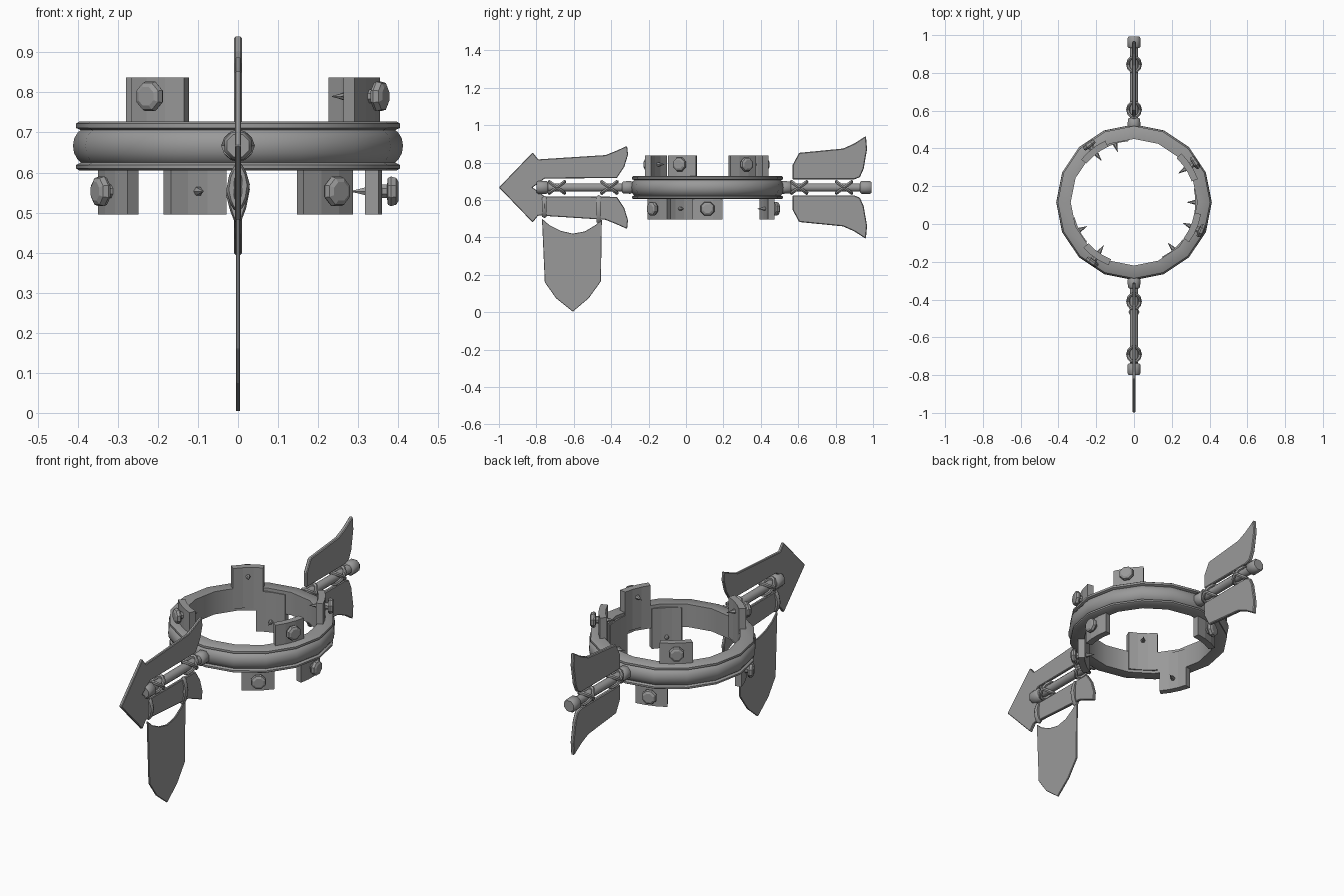
import bpy, bmesh, math
from mathutils import Matrix, Vector

if "Cube" in bpy.data.objects:
    bpy.data.objects.remove(bpy.data.objects["Cube"])

GREY = (0.32, 0.32, 0.32, 1)
metal = bpy.data.materials.new("dull_grey_metal")
metal.use_nodes = True
metal.diffuse_color = GREY
metal.node_tree.nodes["Principled BSDF"].inputs["Base Color"].default_value = GREY

RING_Y = 0.115   # ring centre
AXIS_Z = 0.667   # height of the rods


def finish(name, bm, smooth=None):
    bmesh.ops.recalc_face_normals(bm, faces=bm.faces)
    mesh = bpy.data.meshes.new(name)
    bm.to_mesh(mesh)
    bm.free()
    mesh.materials.append(metal)
    obj = bpy.data.objects.new(name, mesh)
    bpy.context.collection.objects.link(obj)
    if smooth:
        bpy.ops.object.select_all(action='DESELECT')
        obj.select_set(True)
        bpy.context.view_layer.objects.active = obj
        bpy.ops.object.shade_smooth_by_angle(angle=math.radians(smooth))
    return obj


def sweep(bm, rows, close_rows, close_cols):
    """Skin a grid of points with quads."""
    grid = [[bm.verts.new(p) for p in row] for row in rows]
    n, m = len(grid), len(grid[0])
    for i in range(n if close_rows else n - 1):
        for j in range(m if close_cols else m - 1):
            a, b = grid[i], grid[(i + 1) % n]
            k = (j + 1) % m
            bm.faces.new((a[j], a[k], b[k], b[j]))
    return grid


def lathe(name, profile, matrix, sides=8, smooth=None):
    """Turn (radius, height) points around local z, closing both ends."""
    bm = bmesh.new()
    rows = []
    for r, h in profile:
        angles = [math.tau * (i + 0.5) / sides for i in range(sides)]
        rows.append([matrix @ Vector((r * math.cos(a), r * math.sin(a), h)) for a in angles])
    grid = sweep(bm, rows, False, True)
    bm.faces.new(grid[0])
    bm.faces.new(grid[-1])
    return finish(name, bm, smooth)


def plate(name, outline, thickness):
    """Flat sheet in the yz plane."""
    bm = bmesh.new()
    face = bm.faces.new([bm.verts.new((-thickness / 2, y, z)) for y, z in outline])
    out = bmesh.ops.extrude_face_region(bm, geom=[face])
    moved = [v for v in out["geom"] if isinstance(v, bmesh.types.BMVert)]
    bmesh.ops.translate(bm, verts=moved, vec=(thickness, 0, 0))
    obj = finish(name, bm)
    bevel = obj.modifiers.new("soft_edge", 'BEVEL')
    bevel.width = thickness * 0.2
    bevel.segments = 1
    return obj


def band(name, center, axis_a, axis_b, thickness):
    """Closed elliptical strap."""
    c, a, b = Vector(center), Vector(axis_a), Vector(axis_b)
    normal = a.cross(b).normalized()
    bm = bmesh.new()
    rows = []
    for i in range(12):
        t = math.tau * i / 12
        p = a * math.cos(t) + b * math.sin(t)
        out = p.normalized()
        rows.append([c + p + thickness * (out * math.cos(u) + normal * math.sin(u))
                     for u in [math.tau * j / 6 for j in range(6)]])
    sweep(bm, rows, True, True)
    finish(name, bm, 50)


# Hoop with two rims and a rounded middle
profile = [(0.335, 0.605), (0.396, 0.605), (0.404, 0.61), (0.404, 0.619), (0.392, 0.625),
           (0.400, 0.632), (0.409, 0.648), (0.412, 0.667), (0.409, 0.685), (0.400, 0.700),
           (0.392, 0.706), (0.404, 0.711), (0.404, 0.722), (0.397, 0.727), (0.335, 0.727)]
bm = bmesh.new()
rows = []
for i in range(16):
    a = math.tau * i / 16
    rows.append([(r * math.cos(a), RING_Y + r * math.sin(a), z) for r, z in profile])
sweep(bm, rows, True, True)
finish("hoop", bm, 40)

# Curved tabs around the hoop, each with an outer bolt and an inner spike
TABS = [("upper", 0.62, 0.837, 0.79, (-23, 33, 128, 235)),
        ("lower", 0.495, 0.71, 0.553, (0, 108, 207, 310))]
for level, low, high, fix_z, angles in TABS:
    for number, angle in enumerate(angles, 1):
        tag = f"{level}_{number}"
        bm = bmesh.new()
        rows = []
        for step in (-13, -4.5, 4.5, 13):
            a = math.radians(angle + step)
            rows.append([(r * math.cos(a), RING_Y + r * math.sin(a), z)
                         for r, z in ((0.325, low), (0.36, low), (0.36, high), (0.325, high))])
        grid = sweep(bm, rows, False, True)
        bm.faces.new(grid[0])
        bm.faces.new(grid[-1])
        finish(f"tab_{tag}", bm)
        outward = (Matrix.Translation((0, RING_Y, fix_z))
                   @ Matrix.Rotation(math.radians(angle), 4, 'Z')
                   @ Matrix.Rotation(math.pi / 2, 4, 'Y'))
        lathe(f"bolt_{tag}", [(0.018, 0.35), (0.018, 0.372), (0.036, 0.374),
                              (0.04, 0.382), (0.036, 0.395), (0.025, 0.401)], outward)
        lathe(f"spike_{tag}", [(0.001, 0.28), (0.006, 0.30), (0.012, 0.32), (0.01, 0.33)],
              outward, 6, 40)

# Front and back rods with collars, end caps and crossed straps
RODS = [("front", -1, 0.285, 0.80, (0.41, 0.69)), ("back", 1, 0.505, 0.993, (0.605, 0.845))]
for side, sign, start, end, wraps in RODS:
    along = Matrix.Translation((0, 0, AXIS_Z)) @ Matrix.Rotation(-sign * math.pi / 2, 4, 'X')
    lathe(f"{side}_rod", [(0.024, start), (0.024, end - 0.01)], along, 8, 50)
    lathe(f"{side}_collar", [(0.03, start), (0.037, start + 0.012),
                             (0.035, start + 0.05), (0.028, start + 0.057)], along, 8, 50)
    lathe(f"{side}_cap", [(0.03, end - 0.062), (0.037, end - 0.055),
                          (0.037, end - 0.01), (0.03, end)], along, 8, 50)
    for number, y in enumerate(wraps, 1):
        for lean in (-1, 1):
            band(f"{side}_strap_{number}_{'left' if lean > 0 else 'right'}", (0, sign * y, AXIS_Z),
                 (0.032, 0, 0), (0, lean * 0.04, 0.03), 0.01)

# Arrow-shaped sheet, mirrored about the front rod
half_arrow = [(-1, 0), (-0.82, 0.187), (-0.79, 0.15), (-0.43, 0.173), (-0.375, 0.195),
              (-0.315, 0.222), (-0.31, 0.175), (-0.33, 0.11), (-0.37, 0.05),
              (-0.755, 0.048), (-0.82, 0)]
mirrored = [(y, -d) for y, d in reversed(half_arrow[1:-1])]
plate("arrow_sheet", [(y, AXIS_Z + d) for y, d in half_arrow + mirrored], 0.016)

# Pair of tail vanes on the back rod
vane = [(0.57, 0.043), (0.57, 0.12), (0.605, 0.185), (0.84, 0.208), (0.90, 0.235),
        (0.962, 0.275), (0.968, 0.205), (0.95, 0.10), (0.93, 0.055), (0.90, 0.043)]
for name, sign in (("upper", 1), ("lower", -1)):
    plate(f"{name}_tail_vane", [(y, AXIS_Z + sign * d) for y, d in vane], 0.02)

# Hanging banner and its two loops
plate("hanging_banner", [(-0.77, 0.50), (-0.755, 0.16), (-0.695, 0.075), (-0.605, 0.003),
                         (-0.52, 0.075), (-0.455, 0.165), (-0.45, 0.495), (-0.485, 0.465),
                         (-0.54, 0.432), (-0.605, 0.42), (-0.67, 0.435), (-0.73, 0.465)], 0.009)
for name, y, z, half in (("front", -0.757, 0.563, 0.046), ("back", -0.466, 0.55, 0.062)):
    band(f"{name}_banner_loop", (0, y, z), (0.016, 0, 0.004), (0, 0, half), 0.014)
